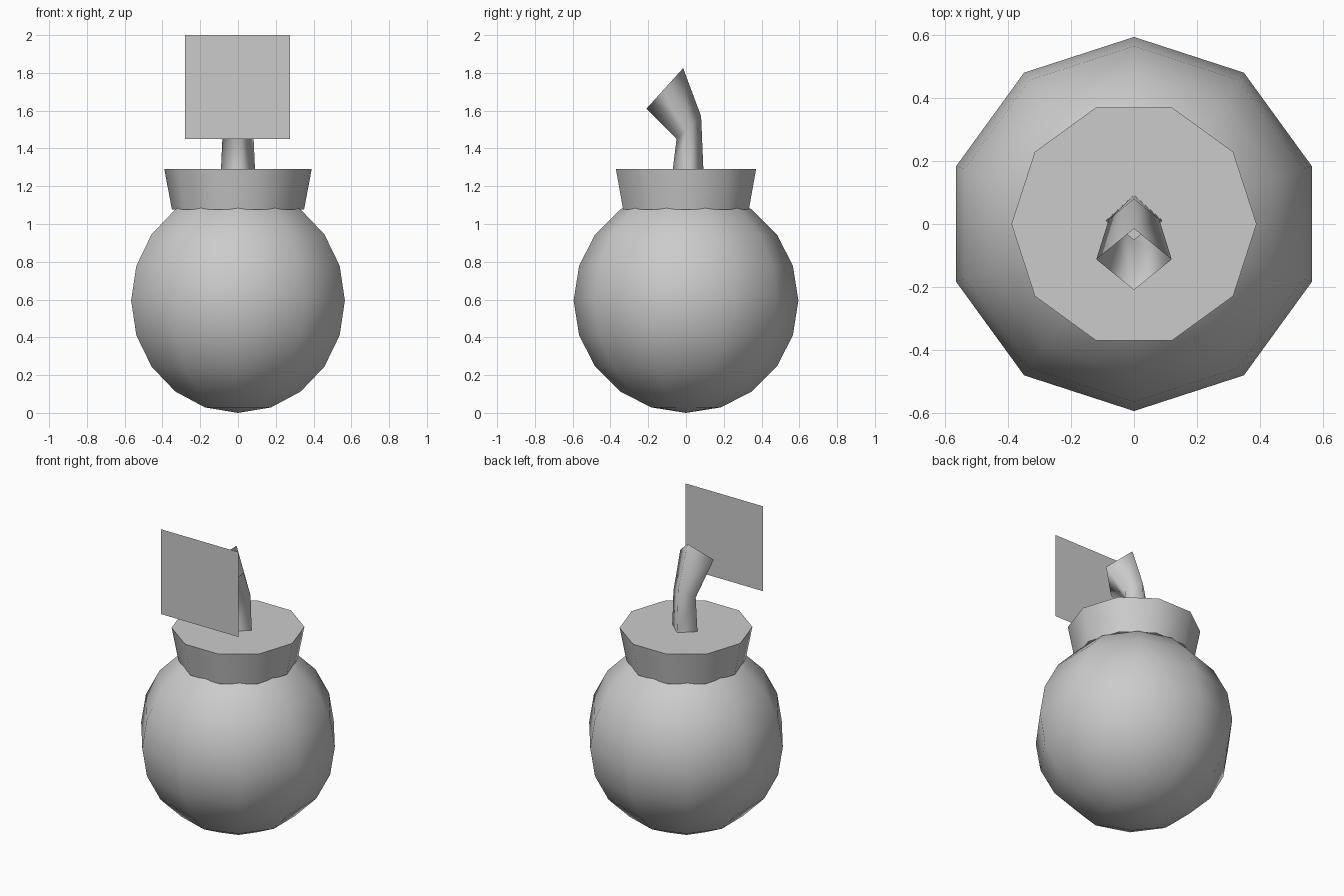
import bpy, bmesh, math

if "Cube" in bpy.data.objects:
    bpy.data.objects.remove(bpy.data.objects["Cube"])

grey = bpy.data.materials.new("plain_grey")
grey.diffuse_color = (0.6, 0.6, 0.6, 1)
grey.use_nodes = True
grey.node_tree.nodes["Principled BSDF"].inputs["Base Color"].default_value = grey.diffuse_color


def finish(name, bm, smooth_angle=None):
    """Turn a bmesh into a named grey object."""
    mesh = bpy.data.meshes.new(name)
    bm.to_mesh(mesh)
    bm.free()
    mesh.materials.append(grey)
    obj = bpy.data.objects.new(name, mesh)
    bpy.context.collection.objects.link(obj)
    if smooth_angle:
        bpy.ops.object.select_all(action='DESELECT')
        obj.select_set(True)
        bpy.context.view_layer.objects.active = obj
        bpy.ops.object.shade_smooth_by_angle(angle=math.radians(smooth_angle))
    return obj


def loft(bm, rings):
    """Skin a list of vertex-coordinate rings, ends left open."""
    loops = [[bm.verts.new(p) for p in ring] for ring in rings]
    n = len(rings[0])
    for a, b in zip(loops, loops[1:]):
        for i in range(n):
            j = (i + 1) % n
            bm.faces.new((a[i], a[j], b[j], b[i]))
    return loops


# Round body, ten sided
R = 0.595
bm = bmesh.new()
bmesh.ops.create_uvsphere(bm, u_segments=10, v_segments=10, radius=R)
bmesh.ops.translate(bm, verts=bm.verts, vec=(0, 0, R))
finish("body", bm, 60)


# Flared collar with a flat lid
def decagon(r, z):
    return [(r * math.cos(math.tau * i / 10), r * math.sin(math.tau * i / 10), z)
            for i in range(10)]


bm = bmesh.new()
loops = loft(bm, [decagon(0.35, 1.077), decagon(0.39, 1.29)])
bm.faces.new(loops[1])
finish("collar", bm, 50)

# Bent four-sided fuse, open at the tip: front y/z, back y/z, half width
bm = bmesh.new()
sections = [((-0.07, 1.29), (0.092, 1.29), 0.09),
            ((-0.05, 1.45), (0.08, 1.57), 0.08),
            ((-0.21, 1.61), (-0.015, 1.825), 0.12)]
rings = []
for (fy, fz), (by, bz), w in sections:
    my, mz = (fy + by) / 2, (fz + bz) / 2
    rings.append([(0, fy, fz), (w, my, mz), (0, by, bz), (-w, my, mz)])
loft(bm, rings)
finish("fuse", bm, 120)

# Flat upright square in front of the fuse
bm = bmesh.new()
bm.faces.new([bm.verts.new((x, -0.39, z)) for x, z in
              ((-0.28, 1.45), (0.275, 1.45), (0.275, 2.0), (-0.28, 2.0))])
finish("spark_panel", bm)
